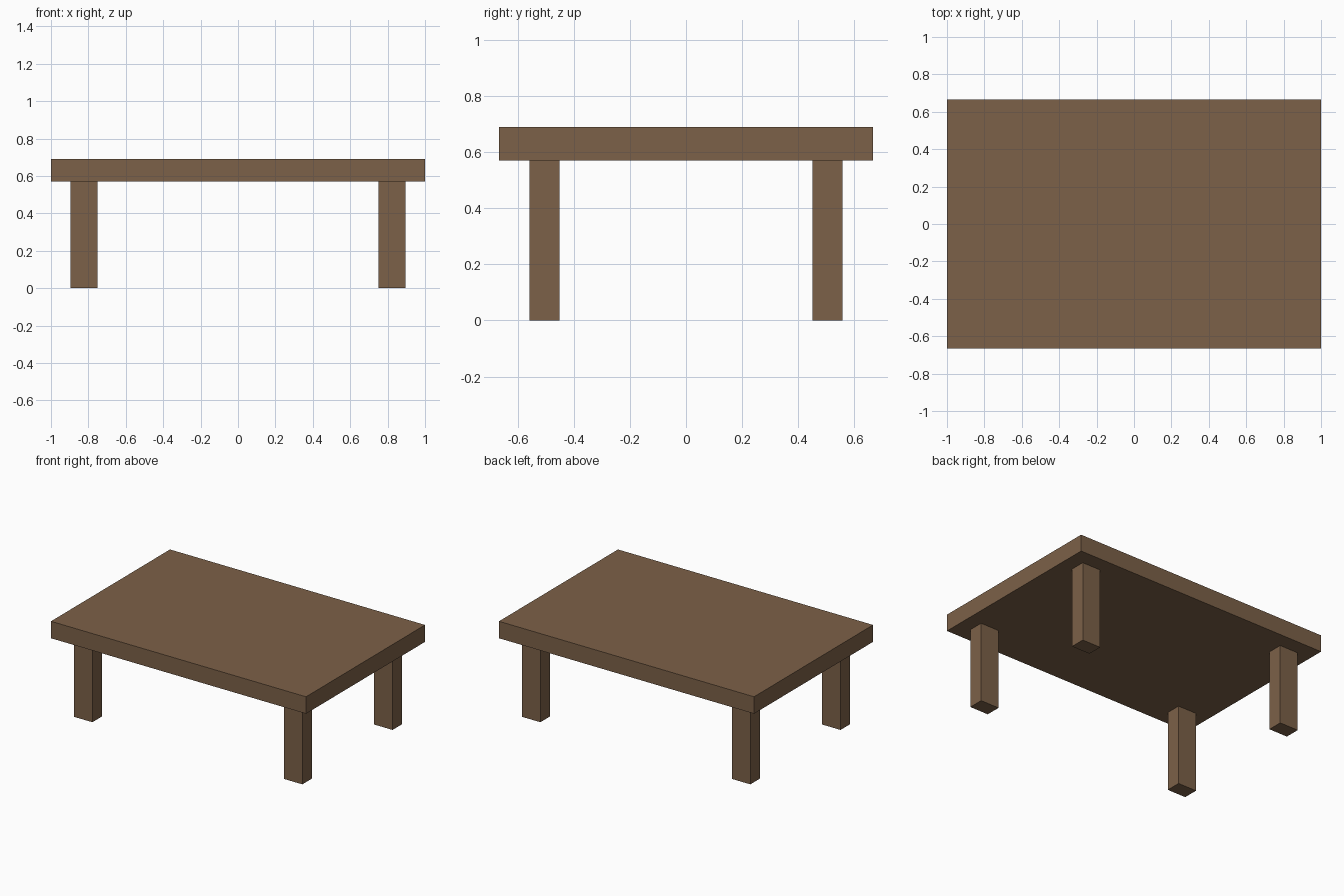
import bpy

if "Cube" in bpy.data.objects:
    bpy.data.objects.remove(bpy.data.objects["Cube"])

wood = bpy.data.materials.new("wood")
wood.diffuse_color = (0.202, 0.119, 0.065, 1)
wood.use_nodes = True
wood.node_tree.nodes["Principled BSDF"].inputs["Base Color"].default_value = wood.diffuse_color


def box(name, centre, size):
    bpy.ops.mesh.primitive_cube_add(size=1, location=centre)
    obj = bpy.context.object
    obj.name = name
    obj.scale = size
    bpy.ops.object.transform_apply(location=False, rotation=False, scale=True)
    obj.data.materials.append(wood)
    return obj


TOP_Z, UNDERSIDE_Z = 0.69, 0.57

# Table top
box("table_top", (0, 0, (TOP_Z + UNDERSIDE_Z) / 2), (2, 1.333, TOP_Z - UNDERSIDE_Z))

# Four legs, inset from the corners
for y_name, sy in (("front", -1), ("back", 1)):
    for x_name, sx in (("left", -1), ("right", 1)):
        box(f"{y_name}_{x_name}_leg",
            (sx * 0.823, sy * 0.505, UNDERSIDE_Z / 2),
            (0.145, 0.107, UNDERSIDE_Z))
